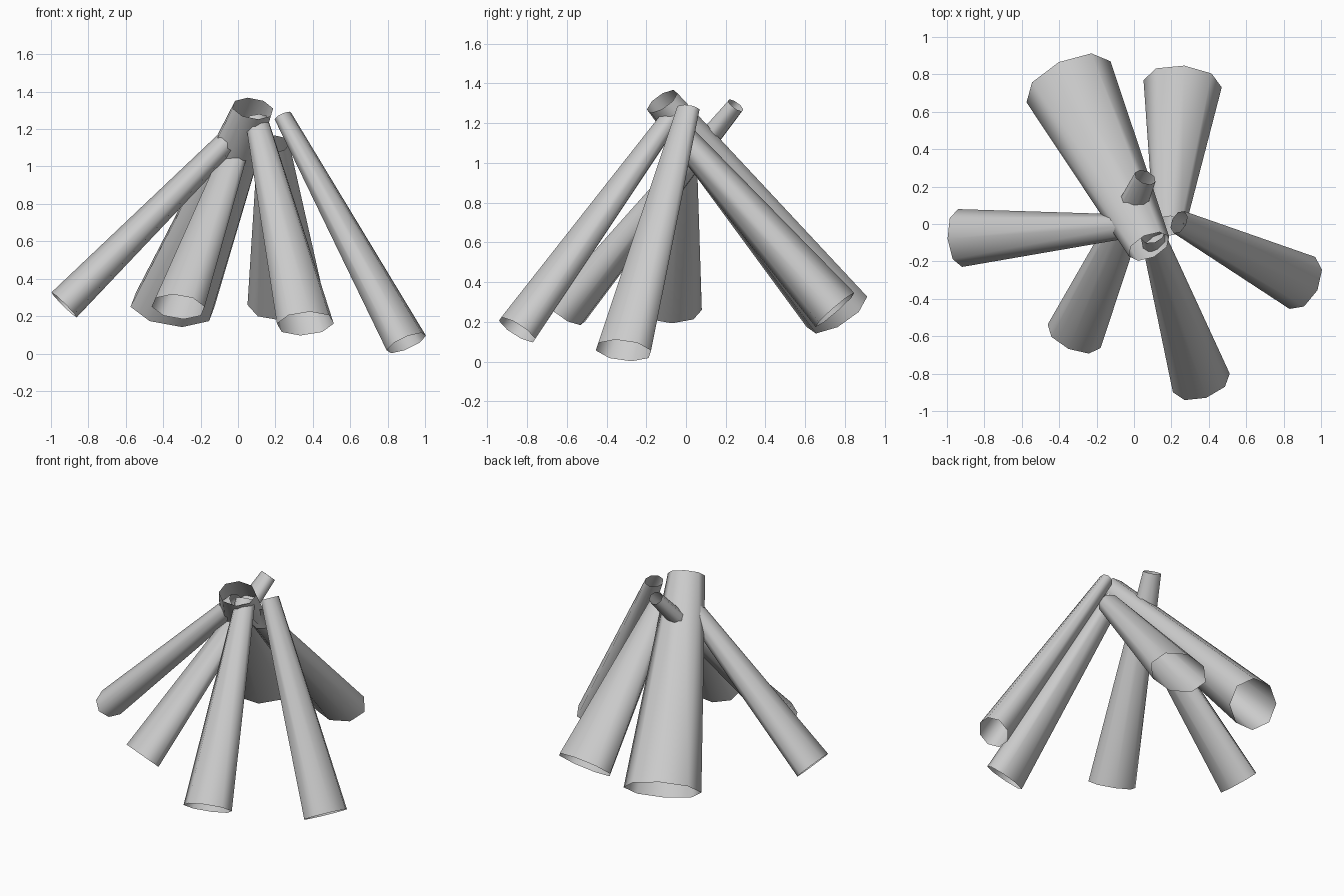
import bpy, bmesh
from math import sin, cos, pi
from mathutils import Vector

cube = bpy.data.objects.get("Cube")
if cube:
    bpy.data.objects.remove(cube, do_unlink=True)

SIDES = 8

wood = bpy.data.materials.new("plain_grey")
wood.use_nodes = True
GREY = (0.6, 0.6, 0.6, 1)
wood.diffuse_color = GREY
wood.node_tree.nodes["Principled BSDF"].inputs["Base Color"].default_value = GREY


def log(name, foot, foot_size, tip, tip_size):
    """Open tapered tube with a flattened section: (half width, half thickness)."""
    foot, tip = Vector(foot), Vector(tip)
    axis = (tip - foot).normalized()
    wide = axis.cross(Vector((0, 0, 1))).normalized()
    thin = wide.cross(axis)
    bm = bmesh.new()
    rings = []
    for centre, (w, t) in ((foot, foot_size), (tip, tip_size)):
        angles = [2 * pi * i / SIDES for i in range(SIDES)]
        rings.append([bm.verts.new(centre + wide * w * cos(a) + thin * t * sin(a))
                      for a in angles])
    low, high = rings
    for i in range(SIDES):
        j = (i + 1) % SIDES
        bm.faces.new((low[i], low[j], high[j], high[i]))
    # Normals point away from the axis
    for face in bm.faces:
        face.normal_update()
        out = face.calc_center_median() - (foot + tip) / 2
        if face.normal.dot(out - axis * out.dot(axis)) < 0:
            face.normal_flip()
        face.smooth = True
    mesh = bpy.data.meshes.new(name)
    bm.to_mesh(mesh)
    bm.free()
    mesh.materials.append(wood)
    bpy.context.collection.objects.link(bpy.data.objects.new(name, mesh))


# Six logs leaning together
log("left_log", (0.9, -0.315, 0.056), (0.155, 0.105), (0.24, 0.01, 1.27), (0.065, 0.045))
log("front_left_log", (0.36, -0.85, 0.16), (0.16, 0.105), (0.1, -0.06, 1.25), (0.065, 0.05))
log("front_right_log", (-0.32, -0.6, 0.25), (0.155, 0.1), (0.06, 0.25, 1.29), (0.06, 0.045))
log("right_log", (-0.93, -0.075, 0.26), (0.155, 0.095), (0, -0.01, 1.19), (0.06, 0.06))
log("back_right_log", (-0.35, 0.76, 0.25), (0.25, 0.16), (0.08, -0.12, 1.31), (0.12, 0.085))
log("back_left_log", (0.26, 0.75, 0.26), (0.21, 0.13), (0.19, -0.01, 1.12), (0.085, 0.07))
